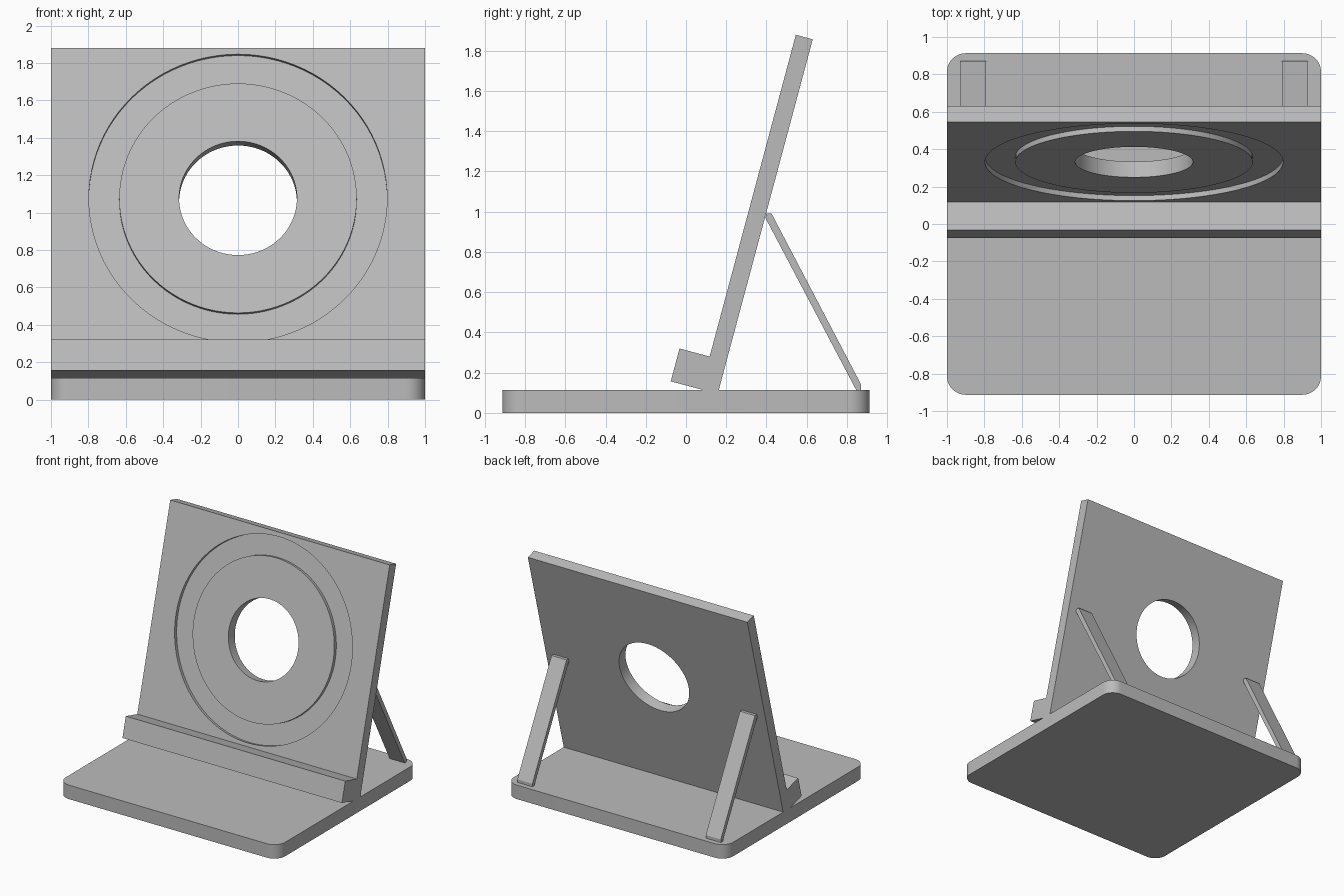
import bpy, bmesh, math
from mathutils import Matrix

cube = bpy.data.objects.get("Cube")
if cube:
    bpy.data.objects.remove(cube, do_unlink=True)

grey = bpy.data.materials.new("light grey")
grey.use_nodes = True
colour = (0.5, 0.5, 0.5, 1)
grey.diffuse_color = colour
grey.node_tree.nodes["Principled BSDF"].inputs["Base Color"].default_value = colour


def make_object(name, bm):
    bmesh.ops.recalc_face_normals(bm, faces=bm.faces)
    mesh = bpy.data.meshes.new(name)
    bm.to_mesh(mesh)
    bm.free()
    mesh.materials.append(grey)
    obj = bpy.data.objects.new(name, mesh)
    bpy.context.collection.objects.link(obj)
    return obj


def extrude_profile(name, points, x0, x1):
    """Sweep a (y, z) side profile along x."""
    bm = bmesh.new()
    face = bm.faces.new([bm.verts.new((x0, y, z)) for y, z in points])
    new = bmesh.ops.extrude_face_region(bm, geom=[face])["geom"]
    verts = [v for v in new if isinstance(v, bmesh.types.BMVert)]
    bmesh.ops.translate(bm, verts=verts, vec=(x1 - x0, 0, 0))
    return make_object(name, bm)


def disc(name, radius, y0, y1):
    """Round cutter along y."""
    bm = bmesh.new()
    turn = Matrix.Translation((0, (y0 + y1) / 2, 0)) @ Matrix.Rotation(math.pi / 2, 4, "X")
    bmesh.ops.create_cone(bm, cap_ends=True, segments=96, radius1=radius,
                          radius2=radius, depth=y1 - y0, matrix=turn)
    return make_object(name, bm)


def cut(target, cutter):
    mod = target.modifiers.new("cut", "BOOLEAN")
    mod.operation = "DIFFERENCE"
    mod.solver = "EXACT"
    mod.object = cutter
    bpy.context.view_layer.objects.active = target
    bpy.ops.object.modifier_apply(modifier=mod.name)
    bpy.data.objects.remove(cutter, do_unlink=True)


def smooth(obj):
    bpy.ops.object.select_all(action="DESELECT")
    obj.select_set(True)
    bpy.context.view_layer.objects.active = obj
    bpy.ops.object.shade_smooth_by_angle(angle=math.radians(30))


# Base plate with rounded upright corners
bm = bmesh.new()
bmesh.ops.create_cube(bm, size=1, matrix=Matrix.Translation((0, 0, 0.0575))
                      @ Matrix.Diagonal((2, 1.826, 0.115, 1)))
upright = [e for e in bm.edges if abs(e.verts[0].co.z - e.verts[1].co.z) > 0.1]
bmesh.ops.bevel(bm, geom=upright, offset=0.1, segments=12, profile=0.5, affect="EDGES")
smooth(make_object("base_plate", bm))

# Leaning back panel with front ledge, modelled upright around the hole centre
thick = 0.087
panel = extrude_profile("back_panel_with_ledge", [
    (0, 0.831), (thick, 0.831), (thick, -0.994),
    (-0.155, -0.994), (-0.155, -0.825), (0, -0.825)], -1, 1)

# Ring groove and through hole
groove = disc("groove_cutter", 0.797, -0.03, 0.028)
cut(groove, disc("groove_core", 0.635, -0.1, 0.1))
cut(panel, groove)
cut(panel, disc("hole_cutter", 0.315, -0.1, 0.2))
panel.data.transform(Matrix.Translation((0, 0.331, 1.077))
                     @ Matrix.Rotation(math.radians(-15), 4, "X"))
smooth(panel)

# Rear support struts
strut = [(0.395, 0.969), (0.4, 0.99), (0.426, 0.99),
         (0.871, 0.14), (0.871, 0.11), (0.848, 0.11)]
for side, name in ((1, "left_strut"), (-1, "right_strut")):
    extrude_profile(name, strut, side * 0.79, side * 0.927)
